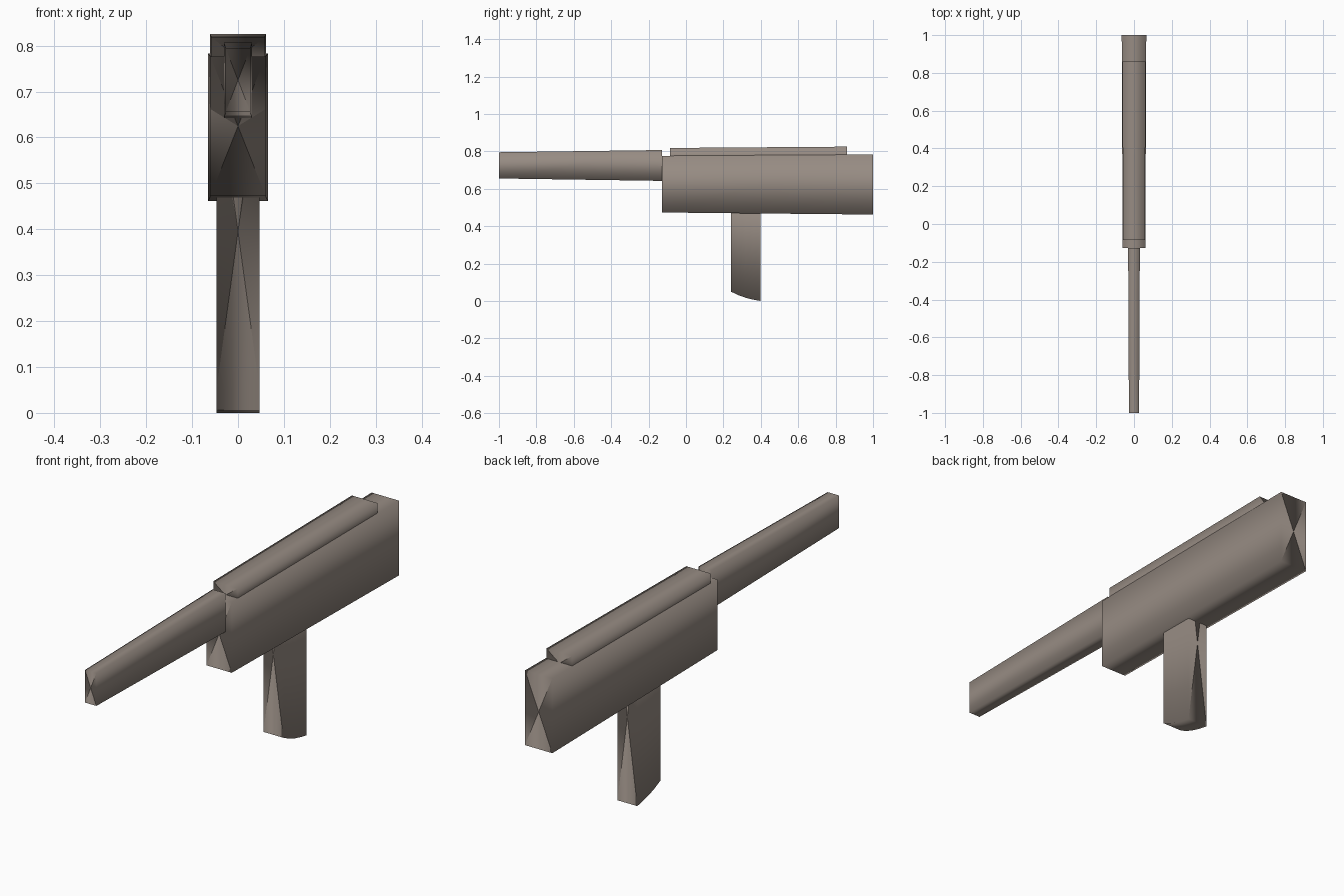
import bpy
from mathutils import Vector

if "Cube" in bpy.data.objects:
    bpy.data.objects.remove(bpy.data.objects["Cube"])

# Warm grey-brown metal shared by all parts
metal = bpy.data.materials.new("warm_metal")
metal.diffuse_color = (0.31, 0.262, 0.228, 1)
metal.use_nodes = True
metal.node_tree.nodes["Principled BSDF"].inputs["Base Color"].default_value = metal.diffuse_color

# Corner directions round each four-sided ring
CORNERS = [(1, 1), (-1, 1), (-1, -1), (1, -1)]


def loft(name, rings):
    """Loft four-sided rings (y, bottom z, top z, half width) along y,
    close both ends with fans and shade it like a rounded bar."""
    verts, faces, normals = [], [], []
    dirs = [Vector((sx, 0, sz)).normalized() for sx, sz in CORNERS]
    for y, bottom, top, w in rings:
        verts += [(sx * w, y, top if sz > 0 else bottom) for sx, sz in CORNERS]
    last = 4 * (len(rings) - 1)
    for y, bottom, top, w in (rings[0], rings[-1]):
        verts.append((0, y, (bottom + top) / 2))
    front, back = last + 4, last + 5
    for i in range(4):
        j = (i + 1) % 4
        mid = (dirs[i] + dirs[j]).normalized()
        for r in range(0, last, 4):
            faces.append((r + i, r + j, r + j + 4, r + i + 4))
            normals += [dirs[i], dirs[j], dirs[j], dirs[i]]
        faces.append((front, j, i))
        normals += [mid, dirs[j], dirs[i]]
        faces.append((back, last + i, last + j))
        normals += [mid, dirs[i], dirs[j]]
    mesh = bpy.data.meshes.new(name)
    # faces wound outward
    mesh.from_pydata(verts, [], [tuple(f) for f in faces])
    mesh.shade_smooth()
    mesh.normals_split_custom_set(normals)
    mesh.materials.append(metal)
    obj = bpy.data.objects.new(name, mesh)
    bpy.context.collection.objects.link(obj)


# Main body, widening slightly to the rear
loft("body", [(-0.128, 0.473, 0.776, 0.06), (1.0, 0.462, 0.783, 0.065)])

# Raised cover along the top
loft("top_cover", [(-0.085, 0.73, 0.818, 0.058), (0.86, 0.73, 0.825, 0.061)])

# Slim tapered front tube
loft("barrel", [(-1.0, 0.655, 0.795, 0.027), (-0.128, 0.642, 0.807, 0.031)])

# Handle with a curved lower end, its top buried in the body
curve = [(0.24, 0.05), (0.28, 0.031), (0.32, 0.017), (0.36, 0.007), (0.398, 0.0)]
loft("grip", [(y, z, 0.74, 0.047) for y, z in curve])
